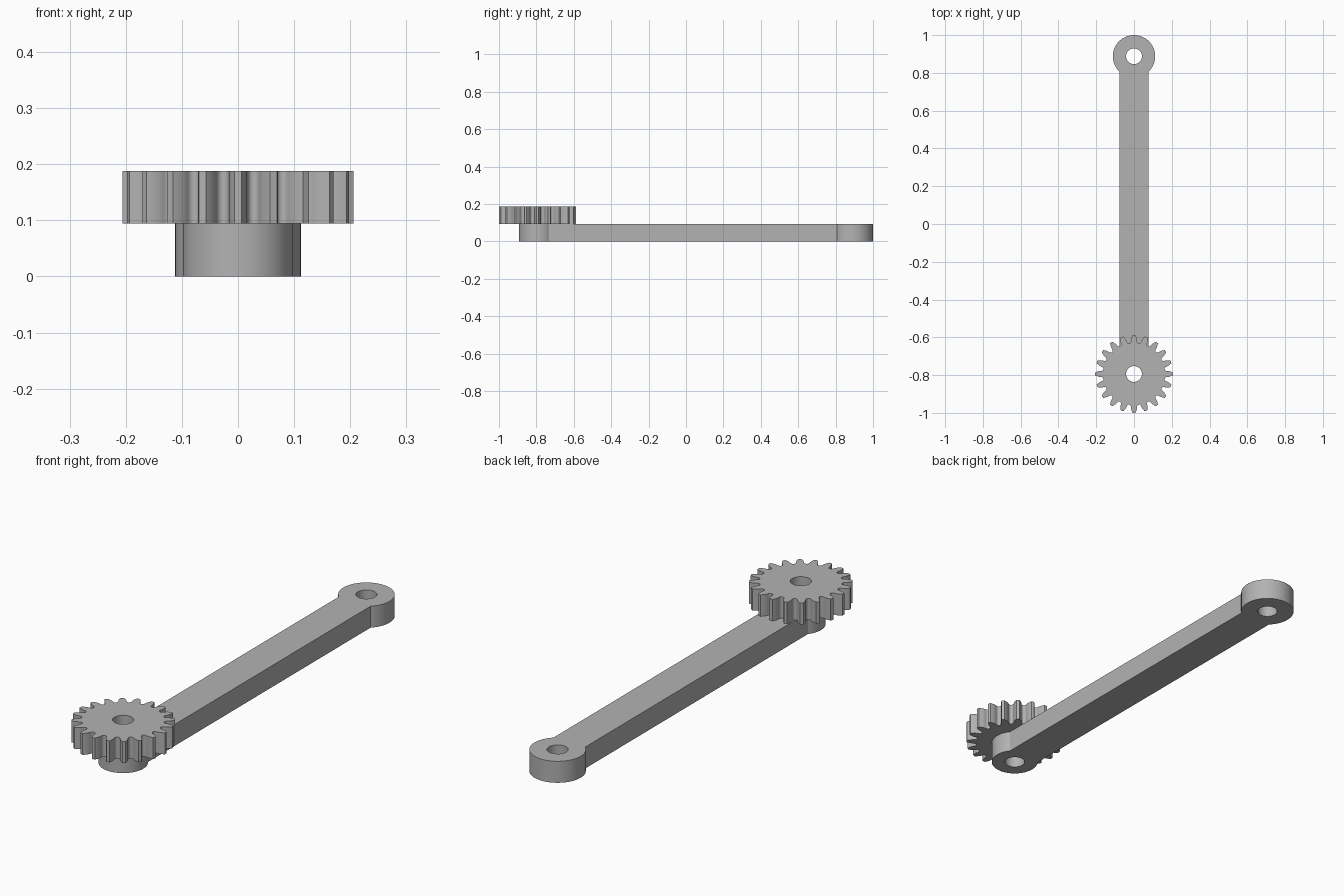
import bpy, bmesh
from math import sin, cos, pi, asin, acos, tan, radians

cube = bpy.data.objects.get("Cube")
if cube:
    bpy.data.objects.remove(cube)

THICK = 0.094      # height of each layer
NEAR_Y, FAR_Y = -0.794, 0.888
HOLE = 0.042

grey = bpy.data.materials.new("plain grey")
grey.use_nodes = True
grey.diffuse_color = (0.45, 0.45, 0.45, 1)
grey.node_tree.nodes["Principled BSDF"].inputs["Base Color"].default_value = grey.diffuse_color


def arc(radius, start, end, steps, y):
    return [(radius * cos(a), y + radius * sin(a))
            for a in (start + (end - start) * i / steps for i in range(steps + 1))]


def circle(radius, y, steps=48):
    return arc(radius, 0, 2 * pi, steps, y)[:-1]


def plate(name, loops, z):
    """Extrude an outline with holes into a solid plate."""
    bm = bmesh.new()
    edges = []
    for loop in loops:
        verts = [bm.verts.new((x, y, z)) for x, y in loop]
        edges += [bm.edges.new((v, verts[i - 1])) for i, v in enumerate(verts)]
    bmesh.ops.triangle_fill(bm, edges=edges, use_beauty=True)
    out = bmesh.ops.extrude_face_region(bm, geom=bm.faces[:], use_keep_orig=True)
    top = [v for v in out["geom"] if isinstance(v, bmesh.types.BMVert)]
    bmesh.ops.translate(bm, verts=top, vec=(0, 0, THICK))
    bmesh.ops.recalc_face_normals(bm, faces=bm.faces[:])
    mesh = bpy.data.meshes.new(name)
    bm.to_mesh(mesh)
    bm.free()
    mesh.materials.append(grey)
    obj = bpy.data.objects.new(name, mesh)
    bpy.context.collection.objects.link(obj)
    bpy.ops.object.select_all(action='DESELECT')
    obj.select_set(True)
    bpy.context.view_layer.objects.active = obj
    bpy.ops.object.shade_smooth_by_angle(angle=radians(30))
    return obj


# Link arm: straight bar with a round eye at each end
HALF, R_NEAR, R_FAR = 0.077, 0.098, 0.112
near = asin(HALF / R_NEAR)
far = asin(HALF / R_FAR)
outline = arc(R_FAR, -pi / 2 + far, 3 * pi / 2 - far, 48, FAR_Y)
outline += arc(R_NEAR, pi / 2 + near, 5 * pi / 2 - near, 40, NEAR_Y)
plate("link_arm", [outline, circle(HOLE, FAR_Y), circle(HOLE, NEAR_Y)], 0)

# Spur gear: involute flanks and rounded roots
TEETH, TIP, ROOT = 20, 0.206, 0.164
pitch = TIP * TEETH / (TEETH + 2)
base = pitch * cos(radians(20))
base_angle = pi / (2 * TEETH) + tan(radians(20)) - radians(20)
flank = []         # (radius, half angle) from root centre to tip
gap = pi / TEETH - base_angle
for i in range(6):
    t = i / 5 * pi / 2
    flank.append((base - (base - ROOT) * cos(t), pi / TEETH - gap * sin(t)))
for i in range(1, 7):
    r = base + (TIP - base) * i / 6
    p = acos(base / r)
    flank.append((r, base_angle - tan(p) + p))

gear_outline = []
for k in range(TEETH):
    mid = 2 * pi * k / TEETH
    tooth = [(r, mid - a) for r, a in flank] + [(r, mid + a) for r, a in flank[:0:-1]]
    gear_outline += [(r * cos(a), NEAR_Y + r * sin(a)) for r, a in tooth]
plate("spur_gear", [gear_outline, circle(HOLE, NEAR_Y)], THICK)
